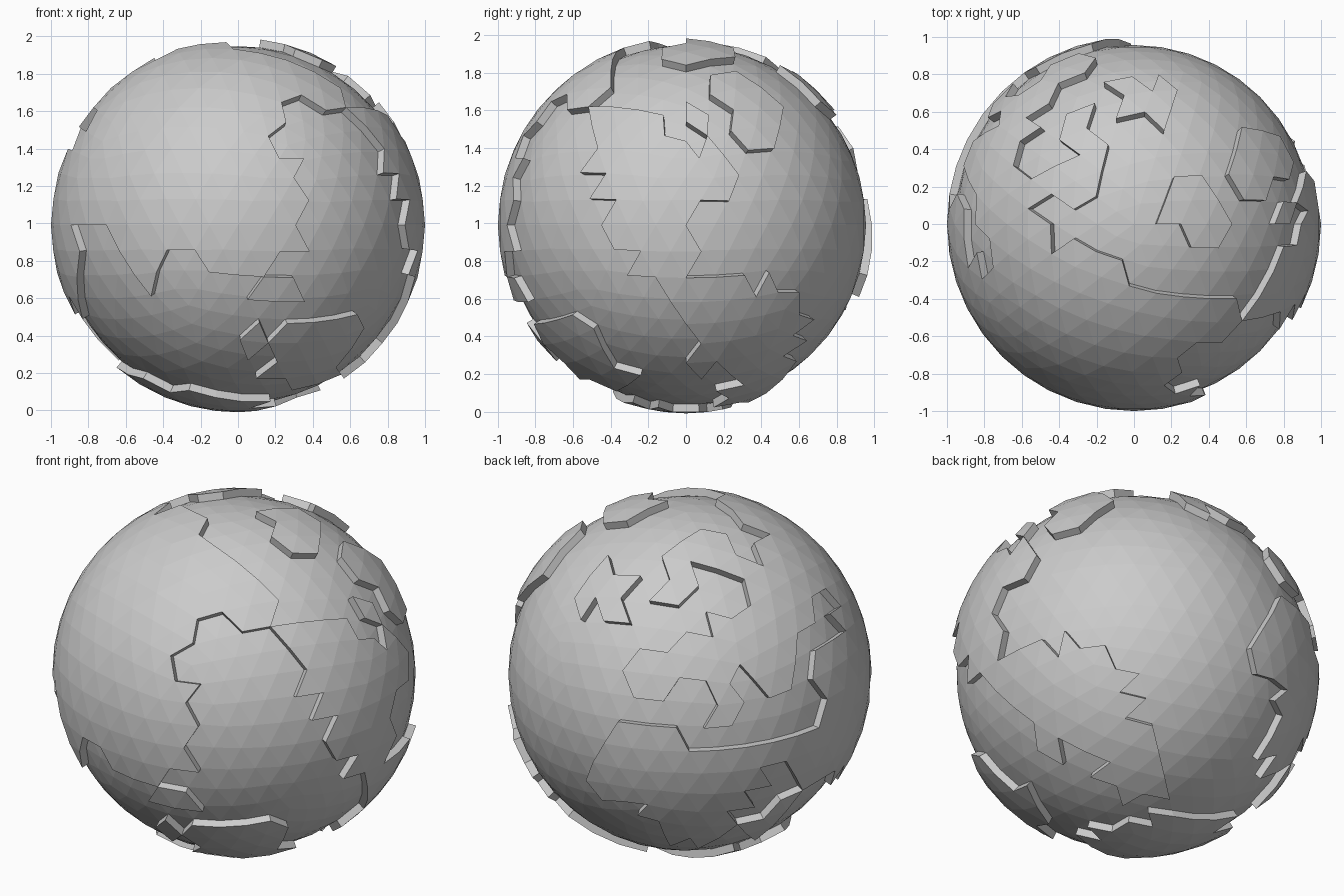
import bpy
import bmesh
from math import radians, sin, cos
from mathutils import Vector

SEA_RADIUS = 0.957
LAND_RADIUS = 1.0
CENTRE = Vector((0, 0, 0.99))

cube = bpy.data.objects.get("Cube")
if cube:
    bpy.data.objects.remove(cube, do_unlink=True)

grey = bpy.data.materials.new("plain grey")
grey.use_nodes = True
colour = (0.6, 0.6, 0.6, 1)
grey.diffuse_color = colour
grey.node_tree.nodes["Principled BSDF"].inputs["Base Color"].default_value = colour


def facing(turn, tilt):
    """Right, up and outward axes of a flat map laid over one side of the globe."""
    a, e = radians(turn), radians(tilt)
    out = Vector((sin(a) * cos(e), -cos(a) * cos(e), sin(e)))
    right = Vector((cos(a), sin(a), 0))
    return right, out.cross(right), out


FRONT = facing(0, 0)
SIDE = facing(90, 0)
TOP = facing(0, 90)
BOTTOM = facing(0, -90)
BACK_HIGH = facing(217, 25)
BACK_LOW = facing(145, -25)

# Coast outlines, each drawn flat on one of the maps above
east_coasts = [
    (.57, .62), (.45, .62), (.33, .69), (.24, .66), (.25, .54), (.16, .47),
    (.22, .37), (.34, .37), (.3, .25), (.37, .13), (.32, 0), (.37, -.13),
    (.23, -.13), (.13, -.26), (-.15, -.25), (-.23, -.13), (-.37, -.13),
    (-.46, -.37), (-.6, -.15), (-.7, 0), (-1.2, 0), (-1.2, 1.2), (-.3, 1.2),
    (-.07, .98), (-.02, .95), (.22, .9), (.42, .82), (.5, .83)]

west_coasts = [
    # inland seas and their peninsulas
    (.32, .36), (.14, .33), (0, .17), (-.11, .11), (-.27, .13), (-.37, .01),
    (-.31, -.13), (-.11, -.14), (-.05, -.04), (.08, -.04), (.15, -.16),
    (.08, -.29), (.22, -.29), (.28, -.16), (.23, -.09), (.27, .03),
    (.42, -.13), (.54, -.13), (.59, .06), (.58, .21), (.68, .27), (.67, .39),
    (.77, .48), (.83, .23), (.66, .1), (.65, -.08), (.73, -.14), (.63, -.35),
    # southern lobe
    (0, -.42), (-.04, -.3), (-.38, -.26), (-.54, -.48), (-.57, -.59),
    (-.46, -.7), (-.27, -.7), (-.14, -.93), (.14, -.91), (.42, -.53),
    (.53, -.5), (.57, -.6), (.79, -.57),
    # far rim and northern coast
    (1.1, -.5), (1.1, .8), (.5, 1.1), (.16, .95), (.42, .74), (.39, .58),
    (.24, .63), (.23, .73), (.05, .78), (-.15, .55), (-.22, .39),
    (-.05, .36), (.04, .45), (0, .59), (.3, .5)]

upper_side_land = [
    (-.5, .63), (-.3, .63), (-.11, .59), (-.1, .5), (0, .46), (.08, .36),
    (.13, .47), (.28, .29), (.22, .13), (.08, .13), (0, 0), (.08, -.13),
    (0, -.28), (.17, -.27), (.23, -.38), (0, -.5), (-.08, -.38),
    (-.17, -.27), (-.3, -.27), (-.24, -.13), (-.38, -.13), (-.4, 0),
    (-.45, .13), (-.42, .28), (-.57, .28), (-.52, .4)]

lower_side_land = [
    (-.76, .09), (-.65, .11), (-.48, .05), (-.32, .13), (-.31, .03),
    (-.23, .03), (-.24, -.08), (-.1, -.1), (-.05, -.37), (.12, -.43),
    (.01, -.52), (.16, -.57), (.04, -.65), (.16, -.69), (.04, -.76),
    (-.22, -.68), (-.28, -.44), (-.51, -.55), (-.67, -.21), (-.69, -.1)]

south_front_land = [
    (.27, -.5), (.62, -.46), (.67, -.55), (.61, -.68), (.53, -.8),
    (.3, -.88), (.25, -.82), (.1, -.8), (.2, -.72), (.15, -.6)]

polar_cap_land = [
    (.16, .18), (.05, .37), (-.2, .38), (-.35, .3), (-.57, .2), (-.62, 0),
    (-.5, -.2), (-.35, -.3), (0, -.18)]

large_northern = [
    (.13, .8), (.27, .83), (.4, .77), (.52, .62), (.47, .41), (.33, .4),
    (.23, .52), (.23, .6), (.13, .68)]

arctic = [
    (.12, .02), (.21, .26), (.36, .27), (.52, .02), (.45, -.12),
    (.3, -.12), (.26, 0)]

star_shaped = [
    (-.17, .77), (-.03, .8), (.1, .73), (.13, .8), (.22, .72), (.19, .65),
    (.15, .5), (.03, .6), (-.08, .58), (-.1, .7)]

# Each landmass: list of (map, least outward depth, outline)
landmasses = {
    "main_continent": [(FRONT, .36, east_coasts), (BACK_HIGH, .08, west_coasts)],
    "side_continent": [(SIDE, .2, upper_side_land), (BACK_LOW, .1, lower_side_land)],
    "south_front_continent": [(FRONT, .1, south_front_land)],
    "polar_continent": [(BOTTOM, .2, polar_cap_land)],
    "large_northern_island": [(SIDE, .1, large_northern)],
    "arctic_island": [(TOP, .1, arctic)],
    "star_shaped_island": [(TOP, .1, star_shaped)],
    "bay_island": [(SIDE, .1, [(0, .54), (0, .68), (.13, .6), (.1, .53)])],
    "tropical_island": [(FRONT, .1, [(.05, -.39), (.12, -.28), (.28, -.27), (.35, -.4)])],
    "small_front_island": [(FRONT, .1, [(0, -.58), (.16, -.59), (.05, -.7)])],
    "long_southern_island": [(BACK_HIGH, .1, [
        (.28, -.82), (.4, -.8), (.5, -.66), (.6, -.62), (.55, -.72), (.4, -.9)])],
}


def inside(u, v, outline):
    """Even-odd test of a point against a closed outline."""
    hit = False
    for (ax, ay), (bx, by) in zip(outline, outline[1:] + outline[:1]):
        if (ay > v) != (by > v) and u < ax + (bx - ax) * (v - ay) / (by - ay):
            hit = not hit
    return hit


def on_land(direction, patches):
    for (right, up, out), least_depth, outline in patches:
        if direction.dot(out) > least_depth:
            if inside(direction.dot(right), direction.dot(up), outline):
                return True
    return False


def globe():
    bm = bmesh.new()
    bmesh.ops.create_icosphere(bm, subdivisions=4, radius=SEA_RADIUS)
    return bm


def add_object(name, bm):
    mesh = bpy.data.meshes.new(name)
    bm.to_mesh(mesh)
    bm.free()
    mesh.materials.append(grey)
    obj = bpy.data.objects.new(name, mesh)
    obj.location = CENTRE
    bpy.context.scene.collection.objects.link(obj)


# Faceted ocean ball
add_object("ocean", globe())

# Raised land plates: keep the faces of one landmass and extrude them outward
for name, patches in landmasses.items():
    bm = globe()
    water = [f for f in bm.faces
             if not on_land(f.calc_center_median().normalized(), patches)]
    bmesh.ops.delete(bm, geom=water, context="FACES")
    if bm.faces:
        raised = bmesh.ops.extrude_face_region(bm, geom=bm.faces[:])["geom"]
        for item in raised:
            if isinstance(item, bmesh.types.BMVert):
                item.co = item.co.normalized() * LAND_RADIUS
        bmesh.ops.recalc_face_normals(bm, faces=bm.faces[:])
        add_object(name, bm)
    else:
        bm.free()
